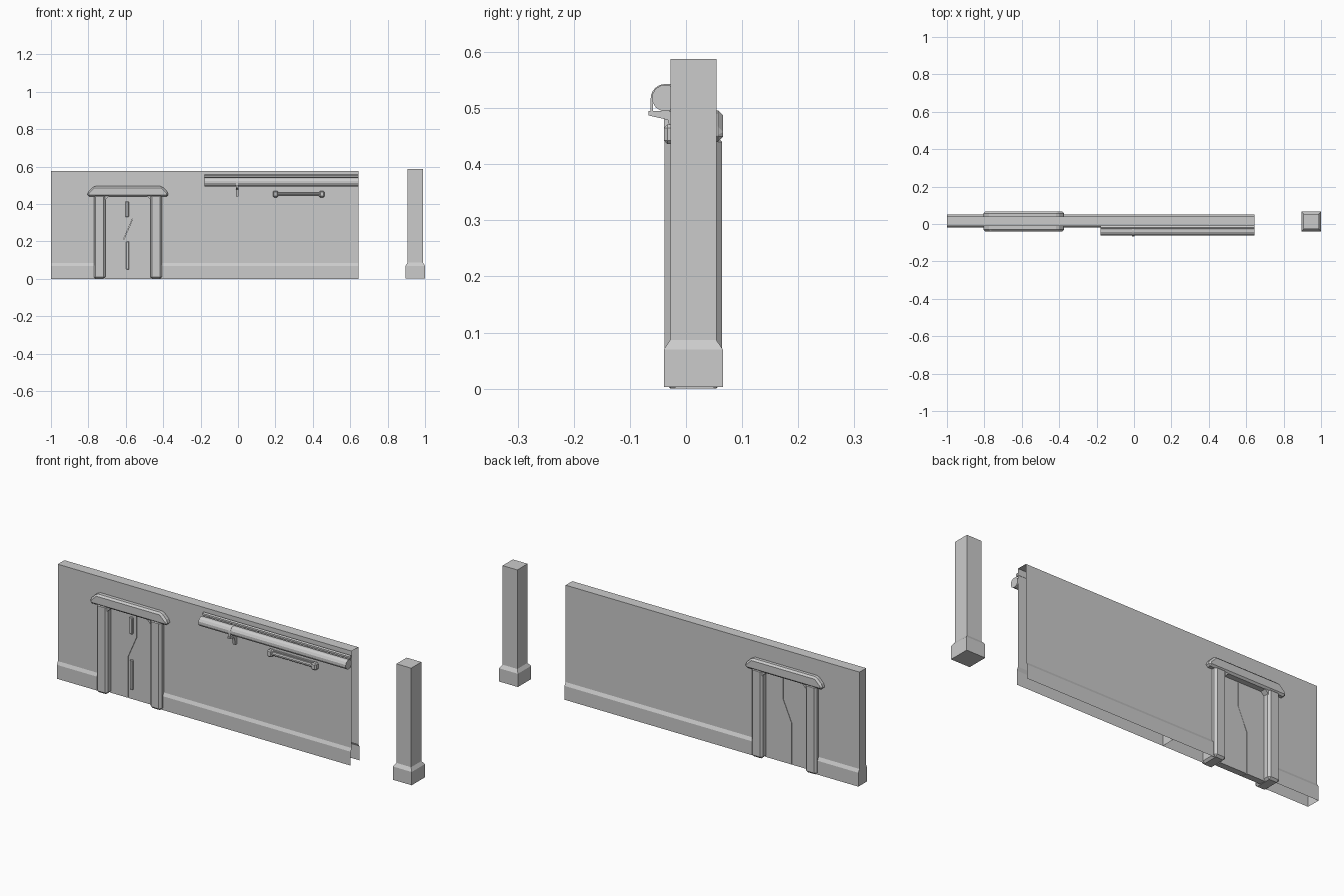
import bpy, bmesh, math
from mathutils import Vector

if "Cube" in bpy.data.objects:
    bpy.data.objects.remove(bpy.data.objects["Cube"])


def make(name, verts, faces, bevel=0):
    me = bpy.data.meshes.new(name)
    me.from_pydata(verts, [], faces)
    bm = bmesh.new()
    bm.from_mesh(me)
    bmesh.ops.recalc_face_normals(bm, faces=bm.faces)
    bm.to_mesh(me)
    bm.free()
    ob = bpy.data.objects.new(name, me)
    bpy.context.collection.objects.link(ob)
    if bevel:
        m = ob.modifiers.new("chamfer", 'BEVEL')
        m.width, m.segments, m.limit_method = bevel, 1, 'ANGLE'
    return ob


def prism(name, pts, a, b, axis, bevel=0):
    """Extrude an outline: axis 'x' takes (y, z) points, axis 'y' takes (x, z)."""
    def at(p, t):
        return (t, p[0], p[1]) if axis == 'x' else (p[0], t, p[1])
    n = len(pts)
    verts = [at(p, a) for p in pts] + [at(p, b) for p in pts]
    faces = [(i, (i + 1) % n, (i + 1) % n + n, i + n) for i in range(n)]
    faces += [tuple(range(n)), tuple(range(n, 2 * n))]
    return make(name, verts, faces, bevel)


def box(name, x, y, z, bevel=0):
    return prism(name, [(x[0], z[0]), (x[1], z[0]), (x[1], z[1]), (x[0], z[1])],
                 y[0], y[1], 'y', bevel)


def rod(name, x0, x1, y, z, r, n):
    return prism(name, [(y + r * math.cos(math.tau * (i + .5) / n),
                         z + r * math.sin(math.tau * (i + .5) / n)) for i in range(n)],
                 x0, x1, 'x')


def shell(name, pts, x0, x1, cap=False):
    """Open-bottomed wall skin, optionally closed at its left end."""
    n = len(pts)
    verts = [(x, y, z) for x in (x0, x1) for y, z in pts]
    faces = [(i, i + 1, i + 1 + n, i + n) for i in range(n - 1)]
    if cap:
        faces.append(tuple(range(n)))
    return make(name, verts, faces)


# Wall sections with a flared skirting, leaving a door opening
F, B = -.012, .041
wall = [(-.02, 0), (-.02, .07), (F, .086), (F, .576),
        (B, .576), (B, .086), (.05, .07), (.05, 0)]
shell("wall_left", wall, -1, -.74, True)
shell("wall_middle", wall, -.74 + .3, -.18)
shell("wall_right", wall, -.18, .645, True)
shell("wall_over_door", [(F, .45), (F, .576), (B, .576), (B, .45)], -.74, -.44)

# Door frame: two posts, corner braces and a lintel with clipped corners
CX = -.589
for side, s in (("left", -1), ("right", 1)):
    box("door_post_" + side, sorted((CX + s * .12, CX + s * .182)),
        (-.038, .064), (0, .45), .01)
    prism("corner_brace_" + side,
          [(CX + s * .122, .445), (CX + s * .098, .445), (CX + s * .122, .421)],
          -.032, .058, 'y')
prism("door_lintel", [(CX - .216, .44), (CX + .216, .44), (CX + .216, .461),
                      (CX + .181, .496), (CX - .181, .496), (CX - .216, .461)],
      -.039, .066, 'y', .009)

# Two door leaves meeting on a stepped seam
L, R, g = -.715, -.463, .001
seam = [(-.612, 0), (-.612, .21), (-.564, .32), (-.564, .45)]
for name, edge, s in (("door_leaf_left", L, -1), ("door_leaf_right", R, 1)):
    prism(name, [(edge, .45), (edge, 0)] + [(x + s * g, z) for x, z in seam],
          -.003, .029, 'y')
box("door_handle_upper", (-.602, -.584), (-.012, 0), (.33, .415), .003)
box("door_handle_lower", (-.598, -.582), (-.012, 0), (.05, .2), .003)

# Pipes along the wall
rod("large_pipe", -.18, .645, -.037, .518, .024, 12)
rod("small_pipe", -.18, .645, -.019, .548, .009, 6)

# Pipe bracket and strap
prism("pipe_bracket", [(-.067, .495), (-.067, .487), (-.032, .479), (-.024, .44),
                       (F, .44), (F, .495)], -.012, .002, 'x')
outer, inner = [], []
for i in range(7):
    a = math.pi - math.pi / 2 * i / 6
    for arr, r in ((outer, .026), (inner, .022)):
        arr.append((-.037 + r * math.cos(a), .517 + r * math.sin(a)))
outer = [(-.063, .49)] + outer + [(F, .543)]
inner = [(-.059, .49)] + inner + [(F, .539)]
prism("pipe_strap", outer + inner[::-1], -.011, .001, 'x')

# Wall lamp: end caps, back plate and tube
for side, x in (("left", (.187, .214)), ("right", (.434, .462))):
    box("lamp_cap_" + side, x, (-.039, F), (.436, .471), .006)
box("lamp_plate", (.21, .438), (-.02, F), (.441, .466))
rod("lamp_tube", .21, .438, -.026, .454, .009, 8)

# Free-standing pillar with a flared foot, lofted from square rings
PX, PY = .9475, .013
verts, faces = [], []
for h, z in ((.0525, .003), (.0525, .07), (.041, .087), (.041, .588)):
    verts += [(PX + sx * h, PY + sy * h, z)
              for sx, sy in ((-1, -1), (1, -1), (1, 1), (-1, 1))]
for k in range(3):
    faces += [(4 * k + i, 4 * k + (i + 1) % 4, 4 * k + 4 + (i + 1) % 4, 4 * k + 4 + i)
              for i in range(4)]
make("pillar", verts, faces + [(0, 1, 2, 3), (12, 13, 14, 15)])
